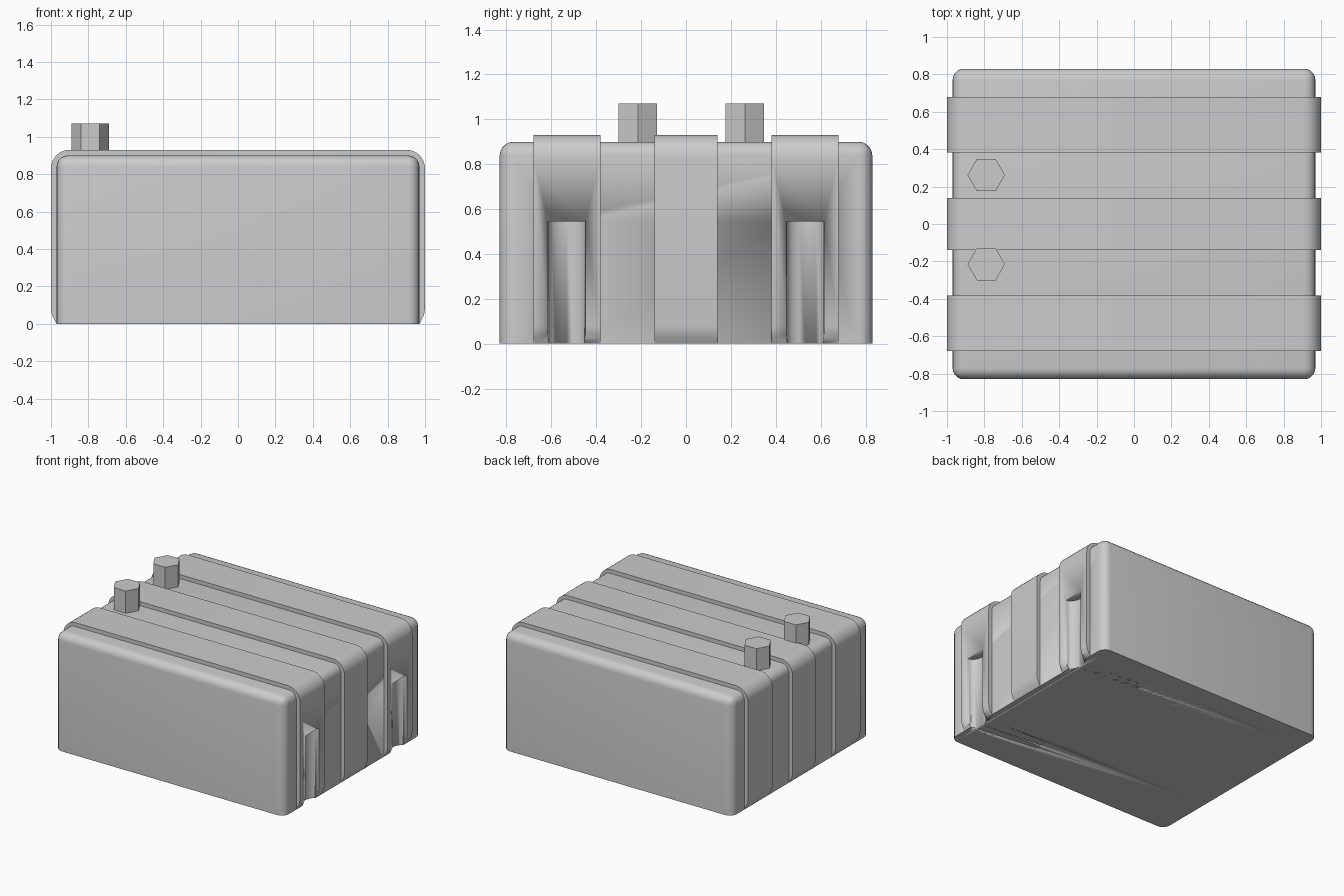
import bpy, bmesh, math

if "Cube" in bpy.data.objects:
    bpy.data.objects.remove(bpy.data.objects["Cube"])


def finish(name, bm, smooth=True):
    bmesh.ops.recalc_face_normals(bm, faces=bm.faces)
    mesh = bpy.data.meshes.new(name)
    bm.to_mesh(mesh)
    bm.free()
    ob = bpy.data.objects.new(name, mesh)
    bpy.context.collection.objects.link(ob)
    if smooth:
        bpy.ops.object.select_all(action='DESELECT')
        ob.select_set(True)
        bpy.context.view_layer.objects.active = ob
        bpy.ops.object.shade_smooth_by_angle(angle=math.radians(30))
    return ob


def prism(name, points, offset, smooth=True):
    """Extrude a closed 3D outline along an offset vector."""
    bm = bmesh.new()
    face = bm.faces.new([bm.verts.new(p) for p in points])
    ext = bmesh.ops.extrude_face_region(bm, geom=[face])
    bmesh.ops.translate(bm, vec=offset,
                        verts=[v for v in ext["geom"] if isinstance(v, bmesh.types.BMVert)])
    return finish(name, bm, smooth)


def cut(target, cutter):
    mod = target.modifiers.new("recess", 'BOOLEAN')
    mod.operation = 'DIFFERENCE'
    mod.solver = 'EXACT'
    mod.object = cutter


# Main casing: rounded everywhere except around the base
bm = bmesh.new()
bmesh.ops.create_cube(bm, size=1)
for v in bm.verts:
    v.co = (v.co.x * 1.94, v.co.y * 1.66, (v.co.z + 0.5) * 0.9)
edges = [e for e in bm.edges if any(v.co.z > 0.1 for v in e.verts)]
bmesh.ops.bevel(bm, geom=edges, offset=0.06, segments=5, profile=0.5, affect='EDGES')
casing = finish("casing", bm)

# Band profile: tucked in at the base, rounded at the top corners
half = [(0.97, 0.0), (0.984, 0.025), (0.995, 0.05), (1.0, 0.08)]
for i in range(9):
    a = math.radians(90 * i / 8)
    half.append((0.9 + 0.1 * math.cos(a), 0.83 + 0.1 * math.sin(a)))
profile = half + [(-x, z) for x, z in reversed(half)]
bands = {}
for name, y0, y1 in (("front_band", -0.68, -0.382), ("middle_band", -0.14, 0.14),
                     ("back_band", 0.382, 0.68)):
    bands[name] = prism(name, [(x, y0, z) for x, z in profile], (0, y1 - y0, 0))

# Scooped recesses on the right side
for name, yc in (("front_band", -0.531), ("back_band", 0.531)):
    outline = [(1.1, yc + 0.083, -0.1)]
    for i in range(11):
        a = math.pi * i / 10
        outline.append((0.985 - 0.055 * math.sin(a), yc + 0.083 * math.cos(a), -0.1))
    outline.append((1.1, yc - 0.083, -0.1))
    cutter = prism(name + "_recess_cutter", outline, (0, 0, 0.645))
    cutter.hide_render = True
    cutter.display_type = 'WIRE'
    cut(bands[name], cutter)
    cut(casing, cutter)

# Hexagonal terminals
for name, yc in (("front_terminal", -0.215), ("back_terminal", 0.262)):
    ring = [(-0.79 + 0.1 * math.cos(k * math.pi / 3),
             yc + 0.1 * math.sin(k * math.pi / 3), 0.85) for k in range(6)]
    prism(name, ring, (0, 0, 0.22), smooth=False)
